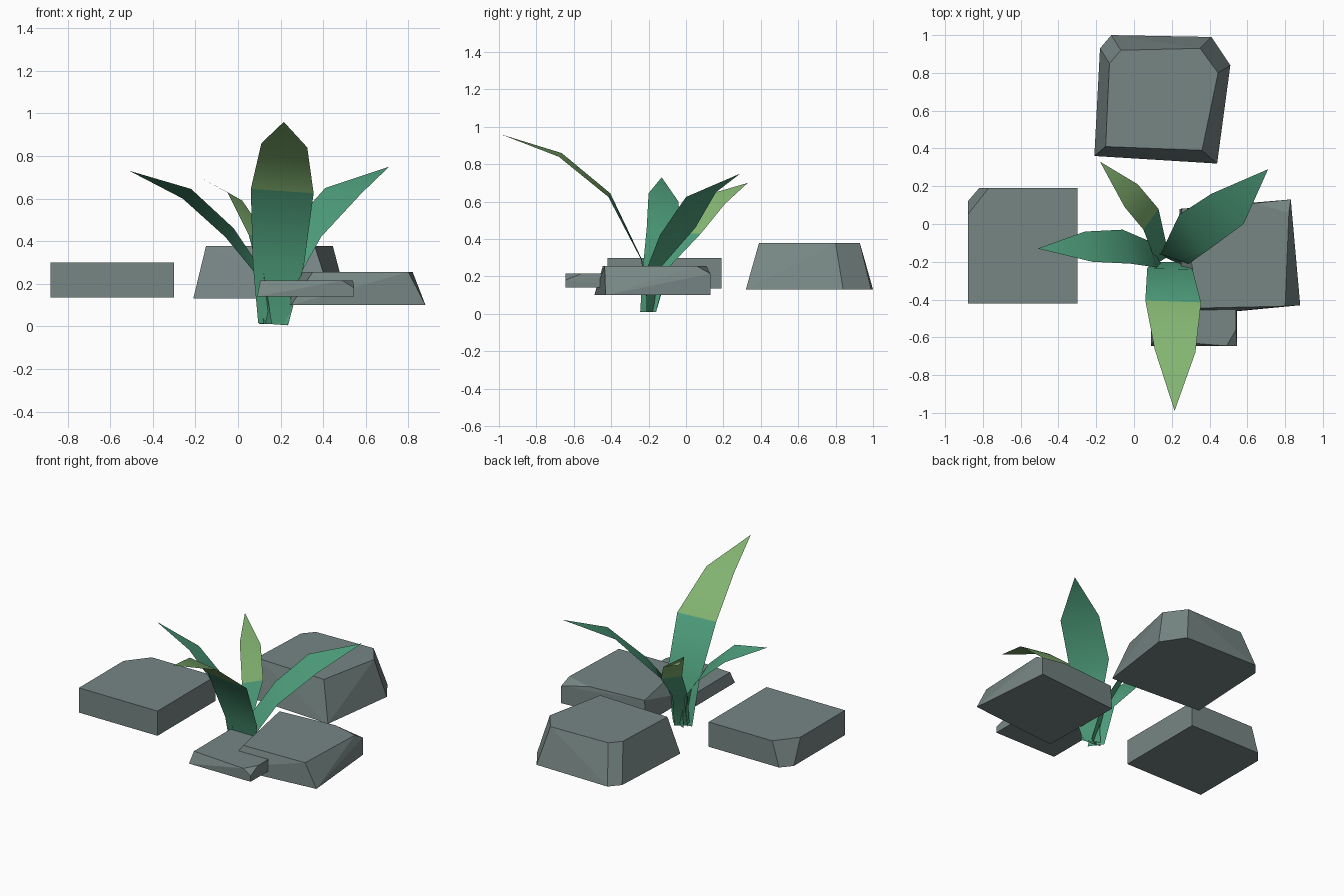
import bpy, bmesh, math

if "Cube" in bpy.data.objects:
    bpy.data.objects.remove(bpy.data.objects["Cube"])


def material(name, rgb):
    m = bpy.data.materials.new(name)
    m.diffuse_color = (*[(c / 255) ** 2.2 for c in rgb], 1)
    m.use_nodes = True
    m.node_tree.nodes["Principled BSDF"].inputs["Base Color"].default_value = m.diffuse_color
    return m


STONE = material("stone_grey", (118, 133, 131))
LEAF = material("leaf_green", (80, 158, 124))
TIP = material("leaf_tip_green", (133, 182, 115))


def finish(name, bm, mats):
    me = bpy.data.meshes.new(name)
    bm.to_mesh(me)
    bm.free()
    ob = bpy.data.objects.new(name, me)
    bpy.context.collection.objects.link(ob)
    for m in mats:
        me.materials.append(m)
    return ob


# Rock: hull of a bottom ring, a top ring and any extra chamfer points
def rock(name, z0, bottom, z1, top, extra=()):
    bm = bmesh.new()
    pts = [(x, y, z0) for x, y in bottom] + [(x, y, z1) for x, y in top] + list(extra)
    for p in pts:
        bm.verts.new(p)
    bmesh.ops.convex_hull(bm, input=bm.verts[:])
    bmesh.ops.dissolve_limit(bm, angle_limit=math.radians(3),
                             verts=bm.verts[:], edges=bm.edges[:])
    bmesh.ops.recalc_face_normals(bm, faces=bm.faces[:])
    return finish(name, bm, [STONE])


# Leaf: ribbon through rows of (left, right) edge points, ending in a point
def leaf(name, rows, tip, light_from=9):
    bm = bmesh.new()
    r = [[bm.verts.new(p) for p in row] for row in rows]
    end = bm.verts.new(tip)
    for i, (a, b) in enumerate(zip(r, r[1:])):
        f = bm.faces.new((a[0], a[1], b[1], b[0]))
        f.material_index = int(i >= light_from)
    f = bm.faces.new((r[-1][0], r[-1][1], end))
    f.material_index = int(len(r) - 1 >= light_from)
    for f in bm.faces:
        f.smooth = True
    return finish(name, bm, [LEAF, TIP])


# Rocks
rock("left_rock",
     0.135, [(-.88, -.42), (-.30, -.42), (-.30, .19), (-.82, .19), (-.88, .12)],
     0.30, [(-.88, -.42), (-.30, -.42), (-.30, .19), (-.77, .19), (-.88, .05)])
rock("back_rock",
     0.13, [(-.21, .36), (.44, .32), (.51, .84), (.41, .99), (-.12, 1.0), (-.18, .93)],
     0.378, [(-.15, .41), (.36, .39), (.445, .80), (.35, .93), (-.07, .92), (-.13, .85)])
rock("right_rock",
     0.10, [(.25, -.49), (.88, -.43), (.83, .13), (.24, .08)],
     0.255, [(.35, -.445), (.80, -.435), (.82, .06), (.64, .11), (.25, .08)],
     [(.83, .13, .215)])
rock("front_rock",
     0.14, [(.09, -.645), (.545, -.645), (.545, -.23), (.09, -.23)],
     0.215, [(.105, -.615), (.49, -.645), (.54, -.56), (.54, -.23), (.105, -.23)],
     [(.545, -.645, .18)])

# Leaves fanning out from one root
leaf("front_leaf",
     [((.235, -.20, .005), (.095, -.20, .015)),
      ((.31, -.24, .29), (.07, -.235, .29)),
      ((.355, -.415, .625), (.06, -.405, .645)),
      ((.325, -.68, .84), (.11, -.665, .86))],
     (.215, -.99, .96), 2)
leaf("right_leaf",
     [((.13, -.16, .01), (.235, -.21, .01)),
      ((.14, -.16, .22), (.29, -.21, .24)),
      ((.24, .05, .46), (.39, -.14, .42)),
      ((.41, .16, .65), (.58, .00, .625))],
     (.71, .29, .75))
leaf("left_leaf",
     [((.16, -.245, .01), (.10, -.16, .01)),
      ((.12, -.23, .25), (.08, -.09, .25)),
      ((-.02, -.21, .46), (-.06, -.03, .42)),
      ((-.22, -.20, .645), (-.26, -.04, .60))],
     (-.51, -.13, .73))
leaf("back_leaf",
     [((.12, -.21, .01), (.20, -.16, .01)),
      ((.10, -.16, .24), (.17, -.10, .24)),
      ((.05, -.03, .43), (.13, .08, .43)),
      ((-.05, .09, .63), (.02, .21, .59))],
     (-.18, .33, .70), 2)
